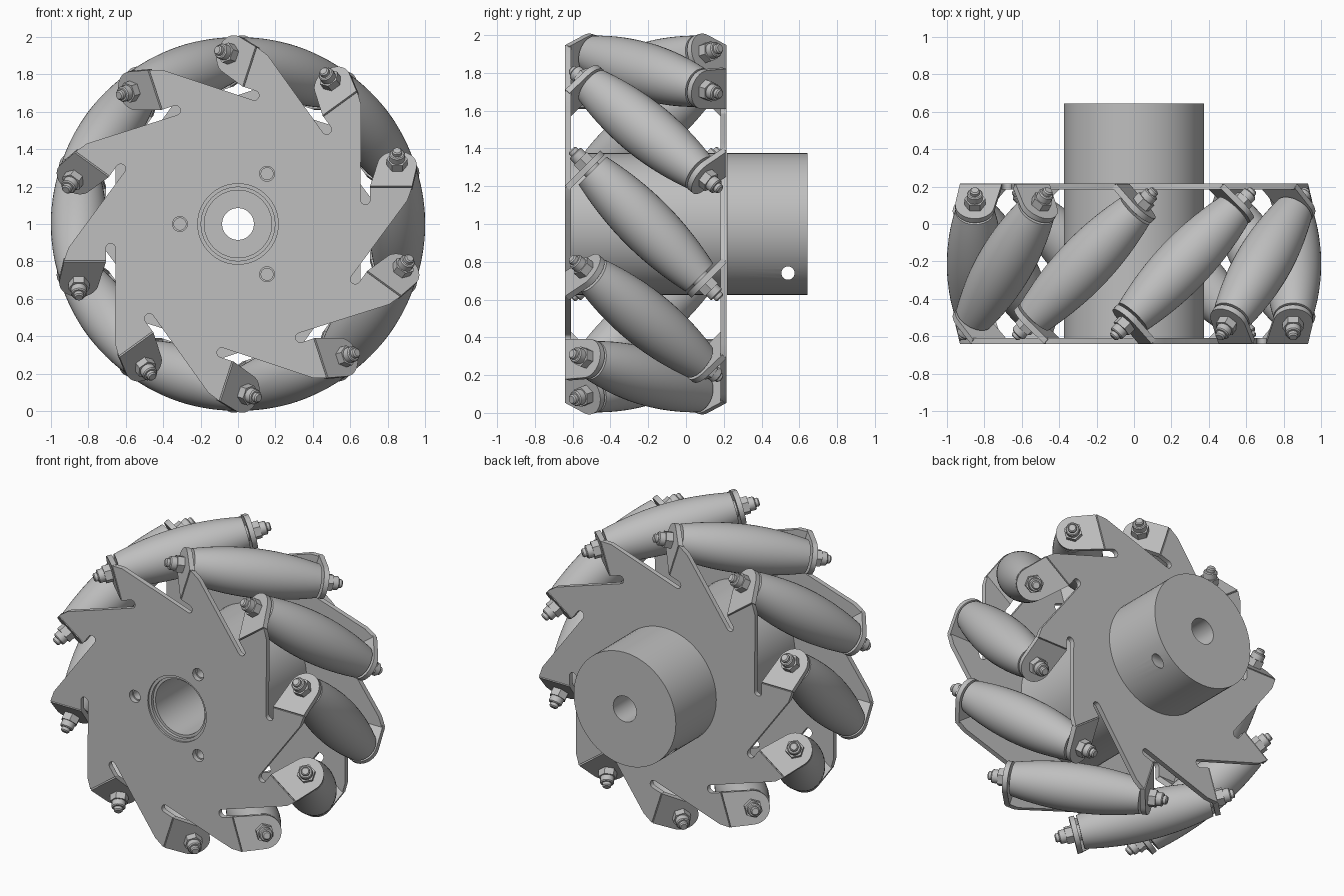
import bpy, bmesh
from math import sin, cos, radians, pi, sqrt
from mathutils import Matrix, Vector

if "Cube" in bpy.data.objects:
    bpy.data.objects.remove(bpy.data.objects["Cube"])

ROLLERS = 10
STEP = 2 * pi / ROLLERS
PITCH = 0.85            # distance of roller axes from the wheel centre
PLATE_Y = 0.412         # plate mid plane, measured from the wheel mid plane
THICK = 0.032
TAB_T = 0.43            # position of bent tabs along the roller axis
BEND_Z = TAB_T * sqrt(2) - PLATE_Y
WHEEL = Matrix.Translation((0, -0.2125, 1))
FACING = Matrix.Rotation(pi / 2, 4, 'X')
TILT = Matrix.Rotation(pi / 4, 4, 'X')
FLIP = Matrix.Rotation(pi, 4, 'X')

metal = bpy.data.materials.new("grey_metal")
metal.use_nodes = True
GREY = (0.52, 0.52, 0.52, 1)
metal.diffuse_color = GREY
metal.node_tree.nodes["Principled BSDF"].inputs["Base Color"].default_value = GREY
parts = []


def add_object(name, mesh, matrix):
    if not mesh.materials:
        mesh.materials.append(metal)
    obj = bpy.data.objects.new(name, mesh)
    bpy.context.collection.objects.link(obj)
    obj.matrix_world = matrix
    parts.append(obj)
    return obj


def arc(cx, cy, r, start, end, n):
    angles = [radians(start + (end - start) * i / n) for i in range(n + 1)]
    return [(cx + r * cos(a), cy + r * sin(a)) for a in angles]


def circle(r, cx=0, cy=0, n=64):
    return arc(cx, cy, r, 0, 360, n)[:-1]


def sheet(name, outlines, thickness):
    """Extruded flat shape; inner outlines become holes."""
    curve = bpy.data.curves.new(name, 'CURVE')
    curve.dimensions = '2D'
    curve.fill_mode = 'BOTH'
    curve.extrude = thickness / 2
    for pts in outlines:
        spline = curve.splines.new('POLY')
        spline.points.add(len(pts) - 1)
        for p, (x, y) in zip(spline.points, pts):
            p.co = (x, y, 0, 1)
        spline.use_cyclic_u = True
    temp = bpy.data.objects.new(name, curve)
    bpy.context.collection.objects.link(temp)
    graph = bpy.context.evaluated_depsgraph_get()
    mesh = bpy.data.meshes.new_from_object(temp.evaluated_get(graph))
    bpy.data.objects.remove(temp)
    mesh.name = name
    bm = bmesh.new()
    bm.from_mesh(mesh)
    bmesh.ops.remove_doubles(bm, verts=bm.verts, dist=1e-5)
    bmesh.ops.recalc_face_normals(bm, faces=bm.faces)
    bm.to_mesh(mesh)
    bm.free()
    return mesh


def lathe(bm, profile, sides):
    """Revolve (radius, height) points about z."""
    verts = [bm.verts.new((r, 0, t)) for r, t in profile]
    edges = [bm.edges.new(pair) for pair in zip(verts, verts[1:])]
    bmesh.ops.spin(bm, geom=verts + edges, cent=(0, 0, 0), axis=(0, 0, 1),
                   angle=2 * pi, steps=sides, use_merge=False)


def finish(bm, name):
    bmesh.ops.remove_doubles(bm, verts=bm.verts, dist=1e-5)
    bmesh.ops.recalc_face_normals(bm, faces=bm.faces)
    mesh = bpy.data.meshes.new(name)
    bm.to_mesh(mesh)
    bm.free()
    return mesh


# Side plates: ten arms separated by round-ended slots
outline = []
for k in range(ROLLERS):
    turn = Matrix.Rotation(-k * STEP, 2)
    arm = arc(0.68, 0.13, 0.026, 180, 360, 8)
    arm += [(0.706, BEND_Z), (0.93, BEND_Z), (0.905, 0.126)]
    outline += [tuple(turn @ Vector(p)) for p in arm]
screw_spots = [(0.31 * cos(a), 0.31 * sin(a)) for a in (pi / 3, pi, -pi / 3)]
front = sheet("front_plate", [outline, circle(0.215)] +
              [circle(0.04, x, z, 20) for x, z in screw_spots], THICK)
back = sheet("back_plate", [outline, circle(0.18)], THICK)
lift = Matrix.Translation((0, -PLATE_Y, 0)) @ FACING
add_object("front_plate", front, WHEEL @ lift)
add_object("back_plate", back, WHEEL @ FLIP @ lift)

# Hub core, bore ring and rear hub
core = sheet("hub_core", [circle(0.375), circle(0.18)] +
             [circle(0.032, x, z, 20) for x, z in screw_spots], 2 * PLATE_Y - THICK)
add_object("hub_core", core, WHEEL @ FACING)
ring = sheet("bore_ring", [circle(0.215), circle(0.197)], 0.02)
add_object("bore_ring", ring, WHEEL @ Matrix.Translation((0, 0.006 - PLATE_Y, 0)) @ FACING)
rear = add_object("rear_hub", sheet("rear_hub", [circle(0.375), circle(0.085)], 0.425),
                  Matrix.Translation((0, 0.43, 1)) @ FACING)

# Set screw hole across the rear hub
bm = bmesh.new()
bmesh.ops.create_cone(bm, cap_ends=True, segments=24, radius1=0.035, radius2=0.035, depth=1)
cutter = add_object("set_screw_cutter", finish(bm, "set_screw_cutter"),
                    Matrix.Translation((0, 0.54, 0.74)) @ Matrix.Rotation(pi / 2, 4, 'Y'))
parts.remove(cutter)
cutter.hide_render = True
mod = rear.modifiers.new("set_screw_hole", 'BOOLEAN')
mod.operation = 'DIFFERENCE'
mod.solver = 'EXACT'
mod.object = cutter
bpy.context.view_layer.update()
drilled = bpy.data.meshes.new_from_object(
    rear.evaluated_get(bpy.context.evaluated_depsgraph_get()))
rear.modifiers.clear()
rear.data = drilled
bpy.data.objects.remove(cutter)

# Barrel roller whose outer line follows the wheel rim
HALF = 0.40
barrel = []
for i in range(21):
    t = HALF * (i / 10 - 1)
    barrel.append((1 - sqrt(PITCH ** 2 + t * t / 2), t))
bm = bmesh.new()
lathe(bm, [(0, -HALF)] + barrel + [(0, HALF)], 40)
roller = finish(bm, "roller")

# Nut, collar and stud end
bm = bmesh.new()
base = TAB_T + THICK / 2
lathe(bm, [(0, HALF - 0.01), (0.05, HALF - 0.01), (0.05, base), (0, base)], 20)
lathe(bm, [(0, base), (0.056, base), (0.056, base + 0.045), (0, base + 0.045)], 6)
lathe(bm, [(0, base), (0.042, base), (0.042, base + 0.08), (0.036, base + 0.086),
           (0, base + 0.086)], 20)
lathe(bm, [(0, base), (0.027, base), (0.027, 0.55), (0.02, 0.557), (0, 0.557)], 16)
nut = finish(bm, "lock_nut")

# Bent tab that carries the roller end
tab_v = (TAB_T / sqrt(2) - BEND_Z) * sqrt(2)
tab = sheet("bent_tab", [[(0.706, -0.005)] + arc(PITCH, tab_v, 0.105, 165, -10, 20) +
                         [(0.93, -0.005)]], THICK)

for k in range(ROLLERS):
    spoke = WHEEL @ Matrix.Rotation(-k * STEP, 4, 'Y')
    axis = Matrix.Translation((PITCH, 0, 0)) @ TILT
    add_object(f"roller_{k + 1}", roller, spoke @ axis)
    for side, turn in (("front", Matrix.Identity(4)), ("back", FLIP)):
        bend = Matrix.Translation((0, -PLATE_Y, BEND_Z)) @ TILT
        add_object(f"{side}_tab_{k + 1}", tab, spoke @ turn @ bend)
        add_object(f"{side}_nut_{k + 1}", nut, spoke @ turn @ axis)

# Smooth round surfaces, keep edges sharp
bpy.ops.object.select_all(action='DESELECT')
for obj in parts:
    obj.select_set(True)
bpy.context.view_layer.objects.active = parts[0]
bpy.ops.object.shade_smooth_by_angle(angle=radians(30))
